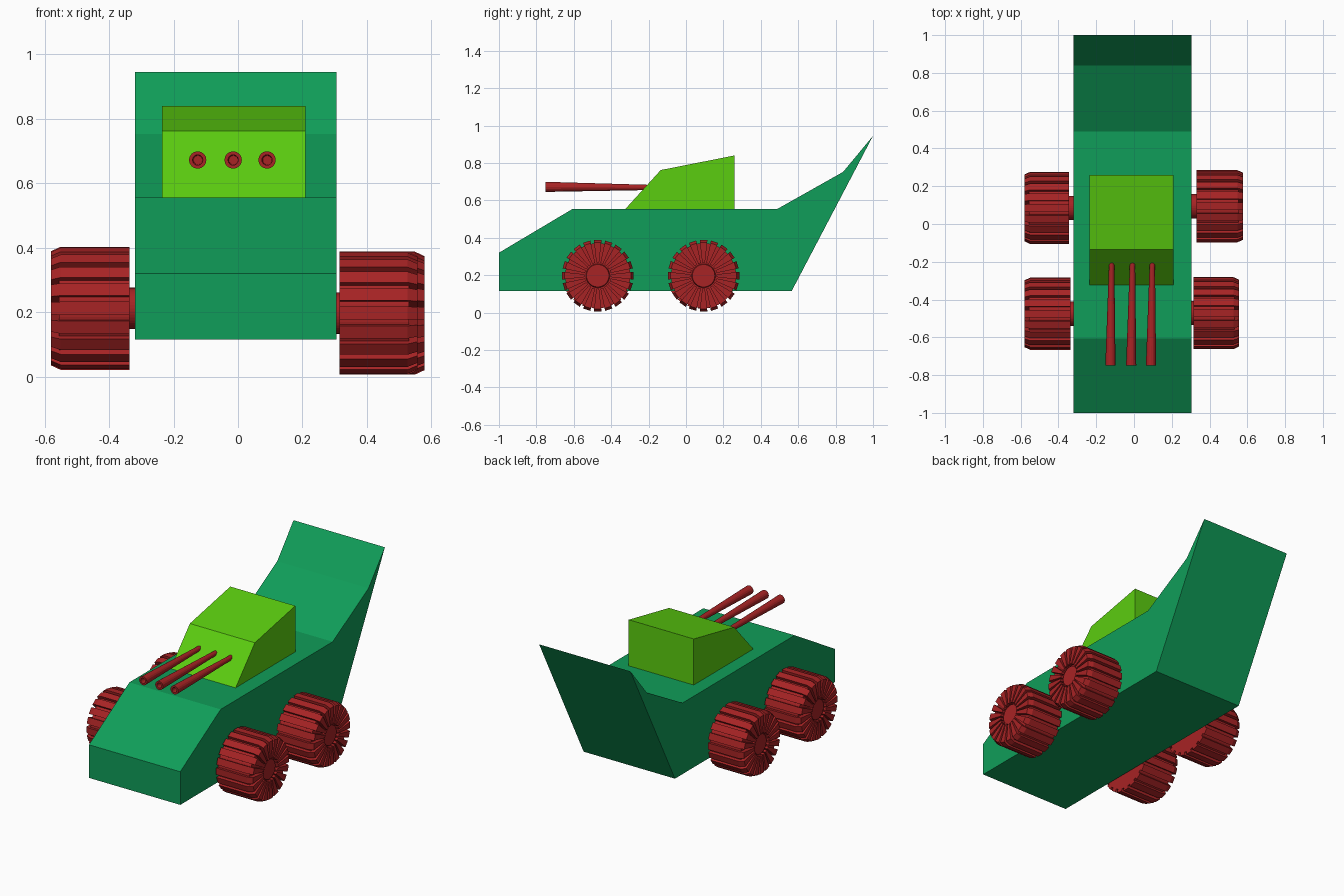
import bpy, bmesh, math
from mathutils import Matrix, Vector

if "Cube" in bpy.data.objects:
    bpy.data.objects.remove(bpy.data.objects["Cube"])


def material(name, rgb):
    m = bpy.data.materials.new(name)
    m.diffuse_color = (*rgb, 1)
    m.use_nodes = True
    m.node_tree.nodes["Principled BSDF"].inputs["Base Color"].default_value = m.diffuse_color
    return m


GREEN = material("hull green", (0.005, 0.34, 0.10))
LIME = material("turret lime", (0.105, 0.61, 0.005))
RED = material("dark red", (0.39, 0.017, 0.018))


def finish(bm, name, mat):
    bmesh.ops.recalc_face_normals(bm, faces=bm.faces)
    me = bpy.data.meshes.new(name)
    bm.to_mesh(me)
    bm.free()
    me.materials.append(mat)
    ob = bpy.data.objects.new(name, me)
    bpy.context.collection.objects.link(ob)
    return ob


def extrude_profile(name, pts, x0, x1, mat):
    """Side profile in (y, z) extruded across x."""
    bm = bmesh.new()
    face = bm.faces.new([bm.verts.new((x0, y, z)) for y, z in pts])
    ext = bmesh.ops.extrude_face_region(bm, geom=[face])["geom"]
    bmesh.ops.translate(bm, vec=(x1 - x0, 0, 0),
                        verts=[g for g in ext if isinstance(g, bmesh.types.BMVert)])
    finish(bm, name, mat)


def lathe(bm, profile, n):
    """Revolve (along, radius) points round the x axis; ends are capped."""
    rings = []
    for a, r in profile:
        rings.append([bm.verts.new((a, r * math.cos(2 * math.pi * i / n),
                                    r * math.sin(2 * math.pi * i / n))) for i in range(n)])
    for p, q in zip(rings, rings[1:]):
        for i in range(n):
            j = (i + 1) % n
            bm.faces.new((p[i], p[j], q[j], q[i]))
    bm.faces.new(rings[0])
    bm.faces.new(rings[-1])


# Hull and turret
extrude_profile("hull", [(-1, 0.115), (0.565, 0.115), (1, 0.945), (0.84, 0.752),
                         (0.49, 0.555), (-0.605, 0.555), (-1, 0.32)], -0.32, 0.305, GREEN)
extrude_profile("turret", [(-0.325, 0.553), (0.26, 0.553), (0.26, 0.84), (-0.135, 0.762)],
                -0.235, 0.21, LIME)


# Guns: tapered barrels with a hollow muzzle
def barrel(name, tail, muzzle):
    tail, muzzle = Vector(tail), Vector(muzzle)
    d = muzzle - tail
    bm = bmesh.new()
    lathe(bm, [(0, 0.014), (d.length, 0.027), (d.length, 0.016), (d.length - 0.06, 0.014)], 16)
    rot = d.to_track_quat('X', 'Z').to_matrix().to_4x4()
    bmesh.ops.transform(bm, matrix=Matrix.Translation(tail) @ rot, verts=bm.verts)
    finish(bm, name, RED)


for i, x in enumerate((-0.125, -0.015, 0.09)):
    barrel(f"gun_barrel_{i + 1}", (x + 0.007, -0.2, 0.669), (x, -0.75, 0.672))


# Wheels: drum with an axle stub, and L-shaped treads wrapping onto the outer face
TEETH = 20


def wheel(name, side, inner, outer, y, z):
    bm = bmesh.new()
    w = outer - inner
    lathe(bm, [(0.28 - inner, 0.064), (0, 0.064), (0, 0.174), (w - 0.025, 0.174),
               (w - 0.025, 0.064), (w - 0.012, 0.06)], 40)
    section = [(0.0, 0.16), (0.0, 0.192), (w - 0.03, 0.192), (w, 0.178),
               (w, 0.07), (w - 0.04, 0.07), (w - 0.04, 0.16)]
    half = math.pi / TEETH * 0.68
    for i in range(TEETH):
        a = 2 * math.pi * i / TEETH
        lo, hi = [[bm.verts.new((x, r * math.cos(t), r * math.sin(t))) for x, r in section]
                  for t in (a - half, a + half)]
        bm.faces.new(lo)
        bm.faces.new(hi)
        for k in range(len(section)):
            m = (k + 1) % len(section)
            bm.faces.new((lo[k], lo[m], hi[m], hi[k]))
    mat = Matrix.Translation((side * inner, y, z)) @ Matrix.Diagonal((side, 1, 1, 1))
    bmesh.ops.transform(bm, matrix=mat, verts=bm.verts)
    finish(bm, name, RED)


wheel("front_right_wheel", 1, 0.315, 0.556, -0.472, 0.197)
wheel("rear_right_wheel", 1, 0.33, 0.578, 0.094, 0.197)
wheel("front_left_wheel", -1, 0.337, 0.58, -0.475, 0.212)
wheel("rear_left_wheel", -1, 0.343, 0.58, 0.085, 0.212)
